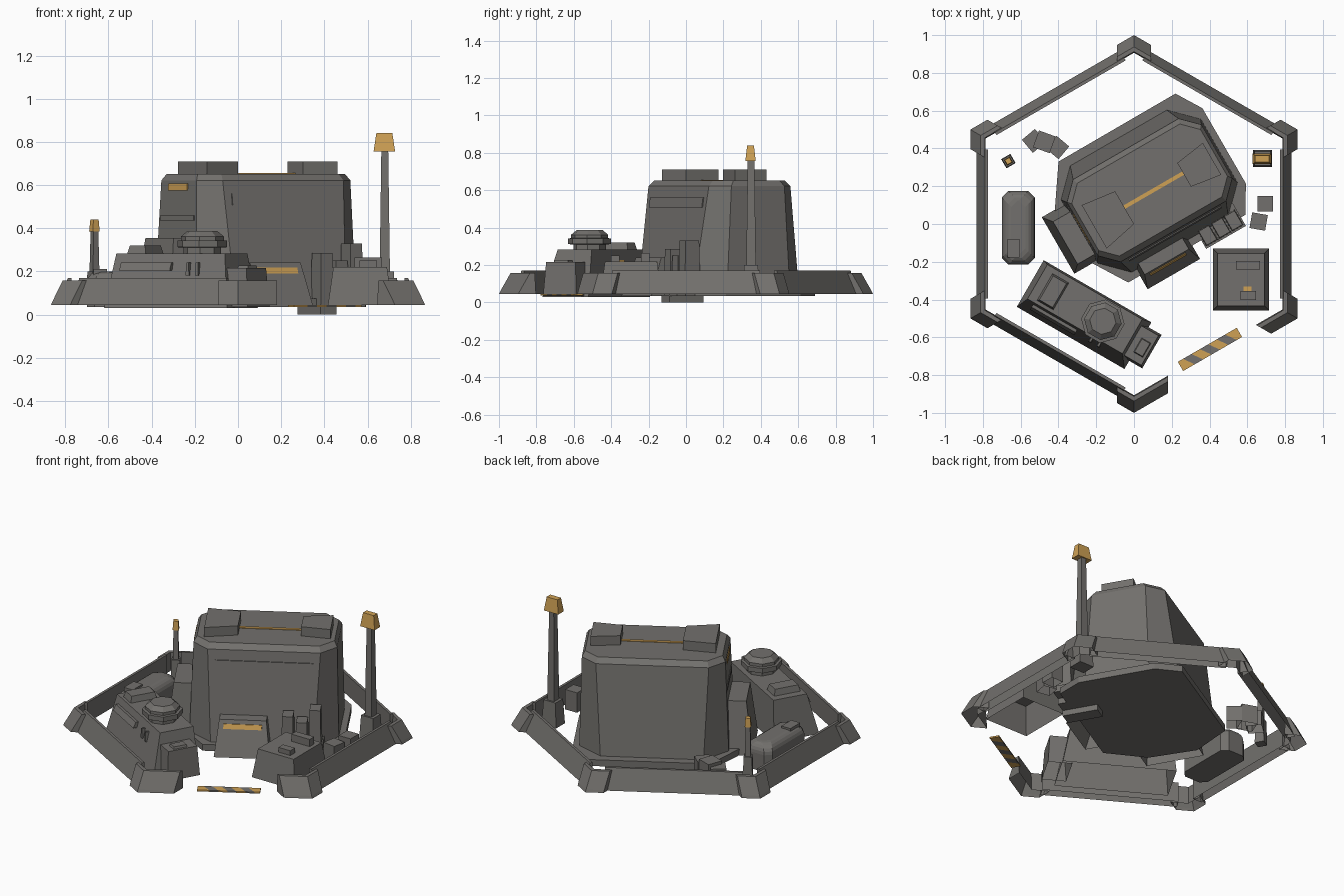
import bpy, bmesh, math

if "Cube" in bpy.data.objects:
    bpy.data.objects.remove(bpy.data.objects["Cube"])

def material(name, rgb):
    m = bpy.data.materials.new(name)
    m.diffuse_color = (*rgb, 1)
    m.use_nodes = True
    m.node_tree.nodes["Principled BSDF"].inputs["Base Color"].default_value = m.diffuse_color
    return m

GREY = material("warm grey metal", (0.170, 0.163, 0.153))
GOLD = material("amber paint", (0.62, 0.355, 0.09))

# shells that stand on the ground and have no underside
OPEN = {"perimeter_wall", "corner_post", "bunker", "bunker_entry", "control_block",
        "porch", "side_annex", "crate"}

def loft(name, rings, mat=GREY, ang=0, loc=(0, 0, 0)):
    """Solid through rings of 3D points."""
    bm = bmesh.new()
    vs = [[bm.verts.new(p) for p in r] for r in rings]
    n = len(rings[0])
    for a, b in zip(vs, vs[1:]):
        for i in range(n):
            bm.faces.new((a[i], a[(i + 1) % n], b[(i + 1) % n], b[i]))
    bm.faces.new(vs[0][::-1])
    bm.faces.new(vs[-1])
    bmesh.ops.recalc_face_normals(bm, faces=bm.faces[:])
    if name in OPEN:
        bmesh.ops.delete(bm, geom=[f for f in bm.faces if f.normal.z < -.95], context='FACES')
    me = bpy.data.meshes.new(name)
    bm.to_mesh(me)
    bm.free()
    me.materials.append(mat)
    ob = bpy.data.objects.new(name, me)
    ob.location = loc
    ob.rotation_euler.z = math.radians(ang)
    bpy.context.collection.objects.link(ob)
    return ob

def rect(u0, u1, v0, v1, z, c=0):
    """Rectangle at height z, with corners cut by c."""
    if not c:
        pts = [(u0, v0), (u1, v0), (u1, v1), (u0, v1)]
    else:
        pts = [(u0 + c, v0), (u1 - c, v0), (u1, v0 + c), (u1, v1 - c),
               (u1 - c, v1), (u0 + c, v1), (u0, v1 - c), (u0, v0 + c)]
    return [(u, v, z) for u, v in pts]

def block(name, u0, u1, v0, v1, z0, z1, t=0, mat=GREY, ang=0, loc=(0, 0, 0)):
    """Box whose top is drawn in by t on each side."""
    return loft(name, [rect(u0, u1, v0, v1, z0),
                       rect(u0 + t, u1 - t, v0 + t, v1 - t, z1)], mat, ang, loc)

def box_at(name, x, y, hx, hy, z0, z1, t=0, mat=GREY, ang=0):
    return block(name, -hx, hx, -hy, hy, z0, z1, t, mat, ang, (x, y, 0))

# --- hexagonal perimeter: walls on five sides, posts on six corners
WALL = [(.833, .045), (.788, .17), (.772, .17), (.772, .045)]
POST = [(.866, .045), (.86, .06), (.812, .158), (.79, .158), (.785, .045)]

def edge_point(side, r, t, z):
    a = math.radians(60 * side)
    return (r * math.cos(a) - t * math.sin(a), r * math.sin(a) + t * math.cos(a), z)

def arm_end(r, reach):                           # arms are cut parallel to the corner's radius
    return (r / 2 - reach) / .866

for s in range(6):
    if s != 5:                                   # side 5 is the gate
        loft("perimeter_wall", [[edge_point(s, r, t, z) for r, z in WALL] for t in (-.395, .395)])
    nxt = (s + 1) % 6
    before = .14 if s == 5 else .09
    after = .18 if nxt == 5 else .09
    loft("corner_post", [[edge_point(s, r, arm_end(r, before), z) for r, z in POST],
                         [edge_point(s, r, r / math.sqrt(3), z) for r, z in POST],
                         [edge_point(nxt, r, -arm_end(r, after), z) for r, z in POST]])

# --- striped gate threshold
N, L, W = 7, .18, .028
cuts = [-L + 2 * L * i / N for i in range(N + 1)]
for i in range(N):
    s0 = 0 if i == 0 else -.02
    s1 = 0 if i == N - 1 else -.02
    a, b = cuts[i], cuts[i + 1]
    pts = [(a - s0, -W), (b - s1, -W), (b + s1, W), (a + s0, W)]
    loft("gate_stripe", [[(x, y, z) for x, y in pts] for z in (.036, .045)],
         GREY if i % 2 else GOLD, 30, (.402, -.664, 0))

# --- main hall, turned 30 degrees
H = 30
plinth = [(.535, .488), (.62, .35), (.62, -.11), (.536, -.253),
          (-.181, -.253), (-.32, -.03), (-.334, .262), (-.181, .486)]
loft("hall_plinth", [[(u, v, z) for u, v in plinth] for z in (.035, .075)], ang=H)
loft("main_hall", [rect(-.272, .585, -.22, .44, .04, .135), rect(-.25, .572, -.138, .365, .622, .088),
                   rect(-.232, .555, -.108, .337, .652, .08)], ang=H)
block("roof_stripe", 0, .36, .093, .113, .65, .656, 0, GOLD, H)
for name, q in (("roof_vent_left", [(-.19, -.04), (0, 0), (0, .2), (-.19, .225)]),
                ("roof_vent_right", [(.36, .02), (.53, -.005), (.53, .19), (.36, .165)])):
    loft(name, [[(u, v, z) for u, v in q] for z in (.64, .71)], ang=H)

def front_v(z):                                  # slope of the hall's front face
    return -.22 + .082 * (z - .04) / .582

def end_u(z):                                    # slope of the hall's left end
    return -.272 + .022 * (z - .04) / .582

# facade panel, end plaque and end band
loft("facade_panel", [[(u, front_v(z) + d, z) for d, z in
                       ((.01, .508), (-.006, .508), (-.006, .56), (.01, .56))] for u in (-.12, .445)], ang=H)
for name, v0, v1, z0, z1, mat in (("end_plaque", .03, .205, .575, .608, GOLD),
                                  ("end_band", -.04, .27, .435, .46, GREY)):
    loft(name, [[(end_u(z) + d, v, z) for d, z in
                 ((.005, z0), (-.004, z0), (-.004, z1), (.005, z1))] for v in (v0, v1)], mat, H)

# side annex and porch
loft("side_annex", [rect(-.405, -.22, -.07, .275, .035), rect(-.365, -.22, -.035, .225, .355)], ang=H)
loft("porch", [rect(-.11, .21, -.335, -.15, .035), rect(-.085, .185, -.26, -.15, .24)], ang=H)
sl = lambda z: -.335 + .075 * (z - .035) / .205
loft("porch_stripe", [[(u, sl(z) + d, z) for d, z in
                       ((.005, .19), (-.004, .19), (-.004, .217), (.005, .217))] for u in (-.06, .16)], GOLD, H)

# service ducts on the hall's front, with feet running in under it
for u, bottom, top in ((.308, 0, .285), (.388, .035, .25), (.465, .07, .33)):
    block("service_duct", u - .036, u + .036, -.295, -.2, bottom, top, .005, ang=H)
    block("duct_foot", u - .043, u + .043, -.305, -.094, bottom, bottom + .04, ang=H)

# --- bunker with turret, turned -30 degrees
B = -30
loft("bunker", [rect(-.318, .34, -.69, -.405, .03), rect(-.29, .29, -.625, -.415, .282)], ang=B)
block("bunker_hatch", -.245, -.14, -.61, -.44, .27, .32, .012, ang=B)
loft("bunker_visor", [[(u, v, z) for v, z in ((-.64, .205), (-.668, .205), (-.652, .24), (-.63, .24))]
                      for u in (-.25, .02)], ang=B)
for u in (.1, .15):
    block("bunker_clamp", u, u + .018, -.66, -.62, .18, .24, .003, ang=B)
block("bunker_entry", .28, .42, -.64, -.435, .035, .215, .012, ang=B)
block("entry_hatch", .335, .395, -.59, -.50, .21, .228, .006, ang=B)

def octagon(r, z):
    return [(r * math.cos(math.radians(22.5 + 45 * i)), r * math.sin(math.radians(22.5 + 45 * i)), z)
            for i in range(8)]

loft("turret", [octagon(r, z) for r, z in ((.088, .25), (.088, .31), (.116, .312), (.116, .342),
                                           (.10, .344), (.10, .362), (.07, .387))],
     ang=B, loc=(-.165, -.515, 0))

# --- rounded tank on the left
tank = [rect(-.70, -.525, -.215, .175, .035, .035)]
for i in range(6):
    a = math.radians(90 * i / 5)
    d = .05 * (1 - math.cos(a))
    tank.append(rect(-.70 + d, -.525 - d, -.215 + d, .175 - d, .14 + .06 * math.sin(a), .035))
loft("storage_tank", tank)
block("tank_cap", -.67, -.607, -.178, -.08, .18, .212)

# --- control block on the right
block("control_block", .417, .715, -.458, -.13, .045, .22, .025)
block("control_vent", .54, .667, -.24, -.195, .21, .265)
block("control_console", .563, .645, -.402, -.355, .21, .25)
block("console_light", .58, .622, -.355, -.33, .215, .227, 0, GOLD)

# --- crates
for x, y, h, a, z in ((-.53, .44, .045, 40, .14), (-.475, .435, .047, -20, .16), (-.405, .405, .044, -40, .14),
                      (.695, .108, .041, 0, .17), (.66, .013, .042, -10, .15)):
    box_at("crate", x, y, h, h, .045, z, 0, ang=a)

# --- tall signal mast
box_at("mast_foot", .68, .348, .05, .045, .045, .20, .008)
box_at("mast_pole", .68, .348, .024, .026, .19, .757, .008)
loft("mast_lamp", [rect(-.05, .05, -.028, .028, .755), rect(-.037, .037, -.018, .018, .84)],
     GOLD, 0, (.678, .345, 0))

# --- short signal mast
box_at("short_mast_foot", -.665, .333, .028, .028, .045, .20, .004, ang=30)
box_at("short_mast_pole", -.665, .333, .017, .017, .19, .39, .004, ang=30)
box_at("short_mast_lamp", -.665, .333, .018, .018, .385, .44, .004, GOLD, 30)
